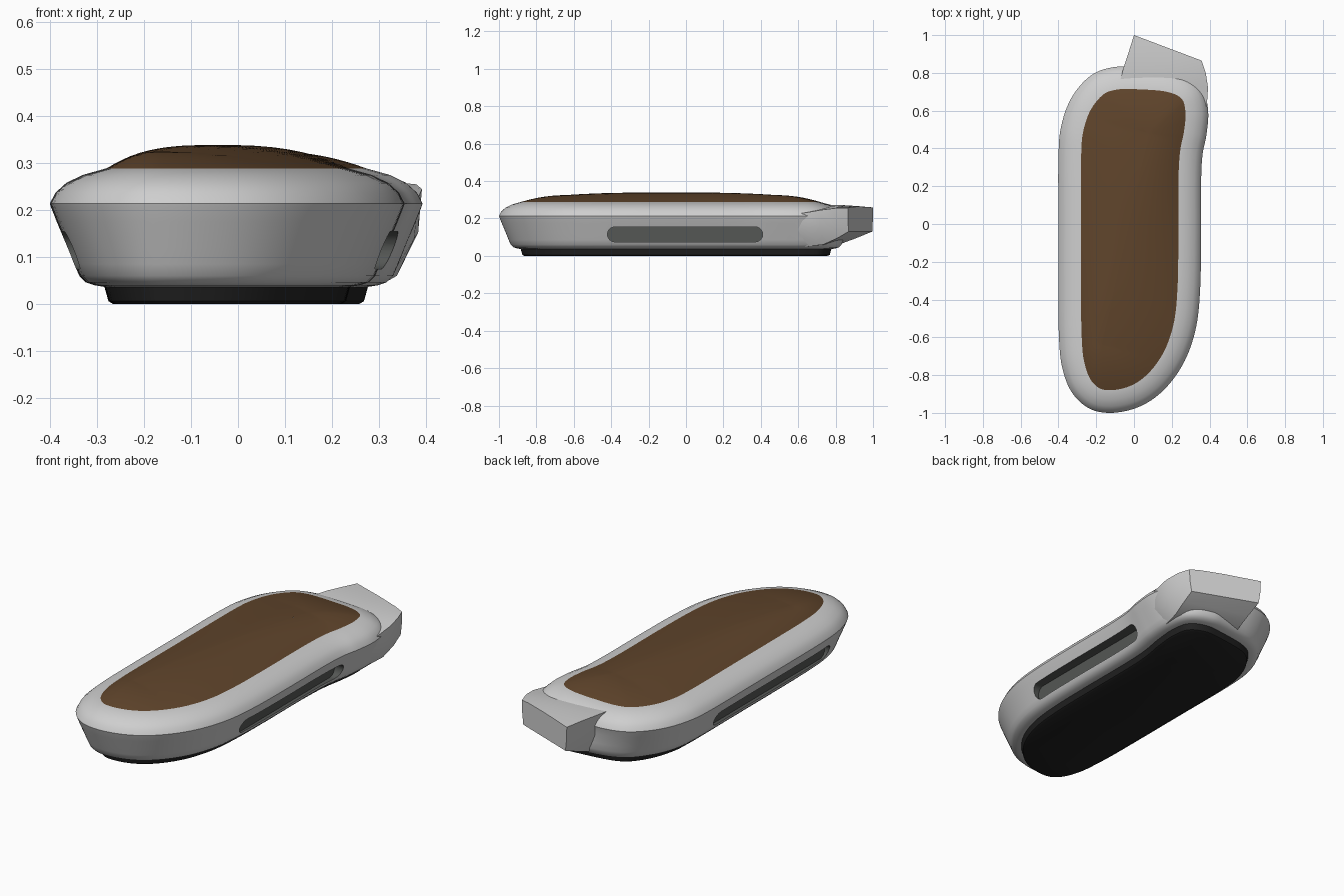
import bpy, bmesh, math
from mathutils import Vector

if "Cube" in bpy.data.objects:
    bpy.data.objects.remove(bpy.data.objects["Cube"])


def material(name, rgb):
    m = bpy.data.materials.new(name)
    m.diffuse_color = (*rgb, 1)
    m.use_nodes = True
    m.node_tree.nodes["Principled BSDF"].inputs["Base Color"].default_value = m.diffuse_color
    return m


GREY = material("light grey shell", (0.62, 0.62, 0.62))
BROWN = material("brown inlay", (0.115, 0.058, 0.024))
BLACK = material("black base", (0.016, 0.016, 0.016))
DARK = material("dark grey slot", (0.09, 0.095, 0.09))


def loft(name, rings, mats, cap_start=True, cap_end=True, angle=38):
    """Skin a list of closed rings with quads."""
    bm = bmesh.new()
    rows = [[bm.verts.new(p) for p in r] for r in rings]
    n = len(rows[0])
    for a, b in zip(rows, rows[1:]):
        for i in range(n):
            j = (i + 1) % n
            bm.faces.new((a[i], a[j], b[j], b[i]))
    if cap_start:
        bm.faces.new(rows[0][::-1])
    if cap_end:
        bm.faces.new(rows[-1])
    bmesh.ops.remove_doubles(bm, verts=bm.verts, dist=0.0002)
    if cap_start and cap_end:
        bmesh.ops.recalc_face_normals(bm, faces=bm.faces)
    me = bpy.data.meshes.new(name)
    bm.to_mesh(me)
    bm.free()
    for m in mats:
        me.materials.append(m)
    ob = bpy.data.objects.new(name, me)
    bpy.context.collection.objects.link(ob)
    smooth(ob, angle)
    return ob


def smooth(ob, angle):
    bpy.ops.object.select_all(action='DESELECT')
    ob.select_set(True)
    bpy.context.view_layer.objects.active = ob
    bpy.ops.object.shade_smooth_by_angle(angle=math.radians(angle))


def clamp(v):
    return max(0.0, min(1.0, v))


# Plan outline at the widest height, counter-clockwise
KEYS = [(-.13, -1.0), (0, -.978), (.11, -.92), (.205, -.825), (.28, -.7), (.33, -.54),
        (.35, -.35), (.355, -.1), (.355, .2), (.362, .36), (.383, .47), (.393, .59),
        (.37, .7), (.305, .775), (.2, .817), (.05, .832), (-.11, .83), (-.23, .785),
        (-.33, .67), (-.385, .52), (-.4, .35), (-.4, 0), (-.4, -.35), (-.397, -.6),
        (-.38, -.76), (-.33, -.89), (-.24, -.975)]


def smooth_closed(keys, steps=6):
    out, n = [], len(keys)
    k = [Vector(p) for p in keys]
    for i in range(n):
        a, b, c, d = k[i - 1], k[i], k[(i + 1) % n], k[(i + 2) % n]
        for s in range(steps):
            t = s / steps
            out.append(0.5 * (2 * b + (c - a) * t + (2 * a - 5 * b + 4 * c - d) * t * t
                              + (3 * b - a - 3 * c + d) * t ** 3))
    return out


OUT = smooth_closed(KEYS)


def ring(inset, z):
    """Outline moved inward; its lower back right reaches further under the head."""
    pts, n = [], len(OUT)
    for i, p in enumerate(OUT):
        t = (OUT[(i + 1) % n] - OUT[i - 1]).normalized()
        q = p + Vector((-t.y, t.x)) * inset
        push = .07 * clamp((q.y - .4) / .3) * clamp((q.x + .25) / .4) * clamp((.2 - z) / .12)
        pts.append((q.x, q.y + push, z))
    return pts


# Main shell
PROFILE = [(.12, .036), (.095, .04), (.077, .046), (.063, .06), (.052, .085), (.038, .12),
           (.015, .175), (.002, .208), (0, .214), (.012, .237), (.035, .258), (.07, .275), (.12, .289)]
body = loft("shell_body", [ring(d, z) for d, z in PROFILE], [GREY])


# Long recessed slot in each side
def slot(x0, x1, y0, y1, zc, r=.04):
    pts = []
    for cy, start in ((y1 - r, -90), (y0 + r, 90)):
        for i in range(13):
            a = math.radians(start + 15 * i)
            pts.append((cy + r * math.cos(a), zc + r * math.sin(a)))
    cutter = loft("slot_cutter", [[(x, y, z) for y, z in pts] for x in (x0, x1)], [DARK])
    cutter.hide_render = True
    mod = body.modifiers.new("slot", 'BOOLEAN')
    mod.operation = 'DIFFERENCE'
    mod.solver = 'EXACT'
    mod.material_mode = 'TRANSFER'
    mod.object = cutter
    bpy.context.view_layer.objects.active = body
    bpy.ops.object.modifier_apply(modifier=mod.name)
    bpy.data.objects.remove(cutter)


slot(.28, .5, -.42, .41, .115)
slot(-.55, -.325, -.70, .28, .115)
smooth(body, 38)

# Black sole
loft("base_pad", [ring(.135, 0), ring(.125, .006), ring(.115, .042)], [BLACK])

# Brown domed inlay, drawn in towards a straight spine
A, B = Vector((-.17, -.64)), Vector((.08, .48))


def dome(t):
    pts = []
    for x, y, z in ring(.12, .289):
        p = Vector((x, y))
        s = clamp((p - A).dot(B - A) / (B - A).length_squared)
        q = p.lerp(A + (B - A) * s, t)
        top = .339 - .014 * abs(2 * s - 1) ** 3
        pts.append((q.x, q.y, z + (top - z) * (1 - (1 - t) ** 2)))
    return pts


loft("top_inlay", [dome(i / 8) for i in range(9)], [BROWN], False, False, 60)


# Slanted head at the back right: left and right corner, bottom, top left, top right
def section(lx, ly, rx, ry, zb, ztl, ztr, tuck):
    l, r = Vector((lx, ly)), Vector((rx, ry))
    at = lambda u, z: (*l.lerp(r, u), z)
    mid = (ztl + ztr) / 2 + .006
    return [at(0, ztl), at(.5, mid), at(.85, ztr + .006), at(1, ztr),
            at(1 - tuck * .15, (zb + ztr) / 2), at(1 - tuck, zb), at(.5, zb),
            at(tuck, zb), at(tuck * .2, (zb + ztl) / 2)]


loft("head", [section(-.10, .62, .33, .50, .07, .27, .23, .12),
              section(-.075, .75, .385, .62, .05, .274, .228, .14),
              section(-.055, .83, .392, .72, .06, .272, .245, .12),
              section(-.025, .92, .38, .80, .095, .266, .255, .08),
              section(0, 1.0, .358, .865, .13, .259, .256, .03)], [GREY])
